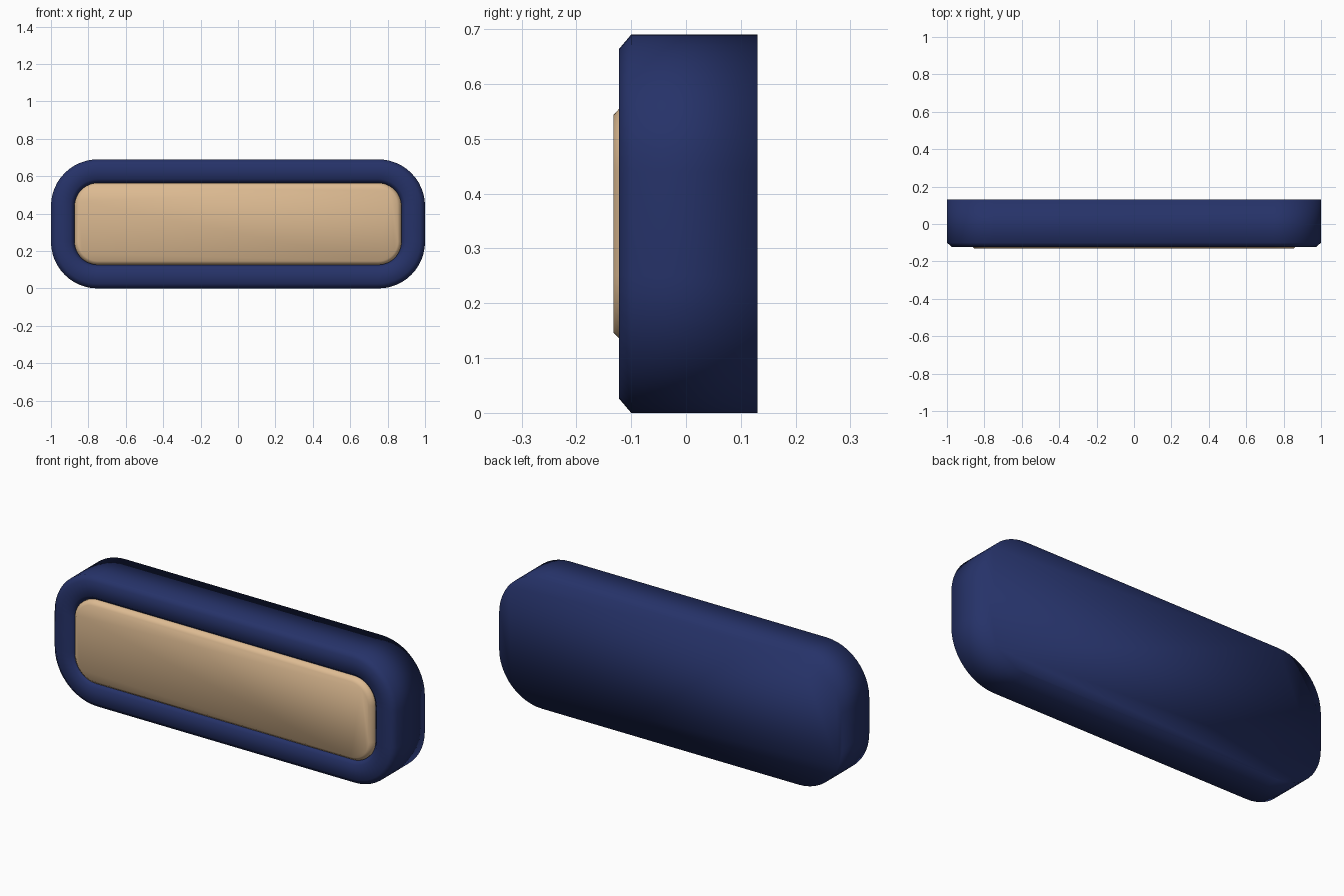
import bpy, bmesh, math

if "Cube" in bpy.data.objects:
    bpy.data.objects.remove(bpy.data.objects["Cube"])

W, H, R = 1.0, 0.345, 0.25   # half width, half height, corner radius
SEG = 12                     # segments per rounded corner


def material(name, rgb):
    m = bpy.data.materials.new(name)
    m.diffuse_color = (*rgb, 1)
    m.use_nodes = True
    m.node_tree.nodes["Principled BSDF"].inputs["Base Color"].default_value = m.diffuse_color
    return m


def outline(inset, y):
    """Rounded rectangle in the xz plane, shrunk evenly by inset."""
    r = R - inset
    pts = []
    for q, (sx, sz) in enumerate([(1, 1), (-1, 1), (-1, -1), (1, -1)]):
        for i in range(SEG + 1):
            a = math.pi / 2 * (q + i / SEG)
            pts.append((sx * (W - R) + r * math.cos(a), y,
                        H + sz * (H - R) + r * math.sin(a)))
    return pts


def loft(name, profile, mat):
    """Skin a stack of (inset, y) outlines and cap both ends."""
    bm = bmesh.new()
    rings = [[bm.verts.new(p) for p in outline(*s)] for s in profile]
    n = len(rings[0])
    for a, b in zip(rings, rings[1:]):
        for i in range(n):
            j = (i + 1) % n
            bm.faces.new((a[i], a[j], b[j], b[i]))
    bm.faces.new(rings[0])
    bm.faces.new(rings[-1])
    bmesh.ops.recalc_face_normals(bm, faces=bm.faces)
    for f in bm.faces:
        f.smooth = True
    me = bpy.data.meshes.new(name)
    bm.to_mesh(me)
    bm.free()
    me.materials.append(mat)
    ob = bpy.data.objects.new(name, me)
    bpy.context.collection.objects.link(ob)
    return ob


navy = material("navy blue", (0.019, 0.032, 0.14))
tan = material("warm tan", (0.73, 0.50, 0.29))

# housing: chamfered front rim with a shallow recess
loft("housing", [(0, 0.13), (0, -0.10), (0.026, -0.122),
                 (0.105, -0.122), (0.125, -0.102), (0.127, -0.09)], navy)

# front panel seated in the recess, with a chamfered edge
loft("front_panel", [(0.126, -0.085), (0.126, -0.113), (0.146, -0.132)], tan)
